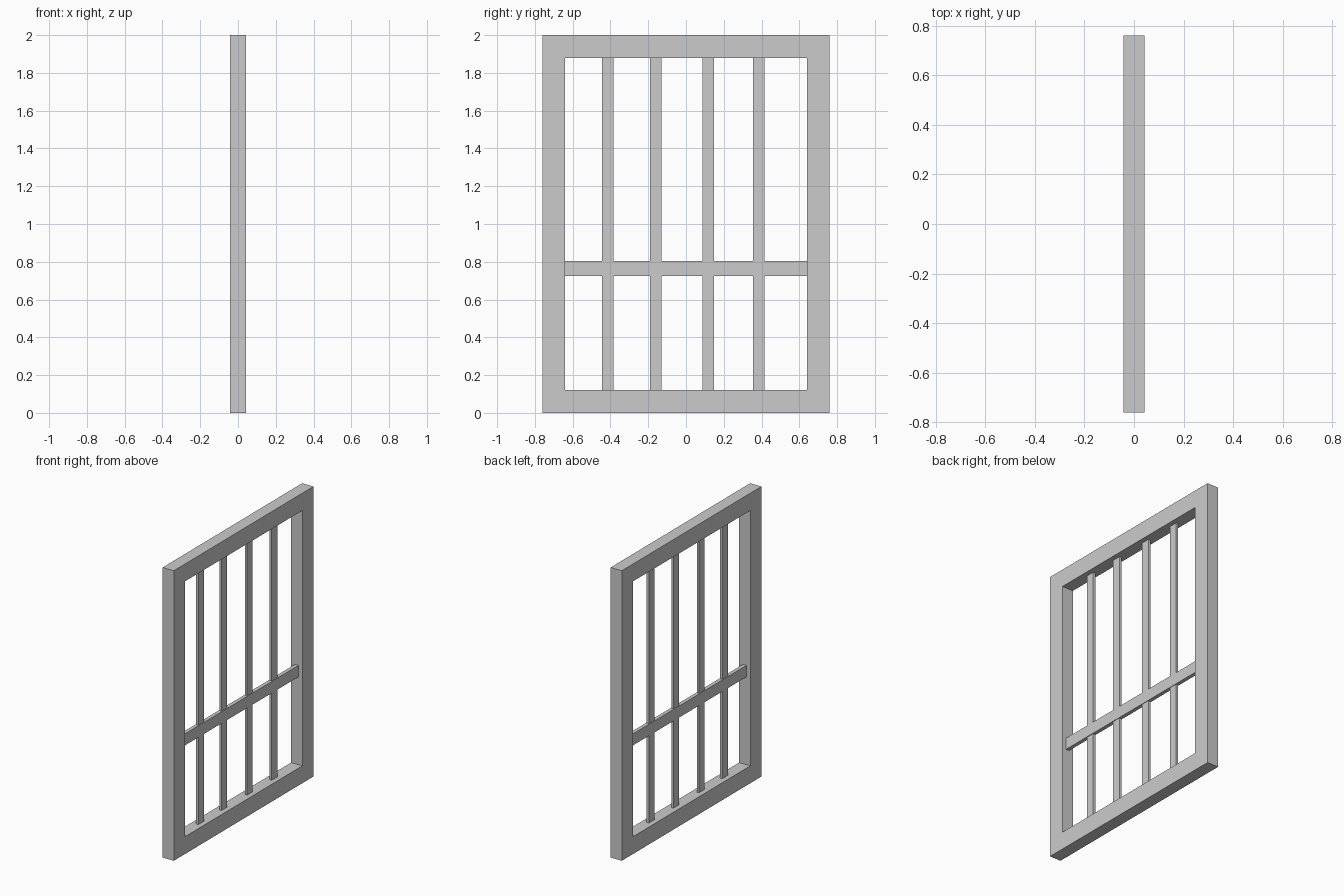
import bpy
import bmesh

if "Cube" in bpy.data.objects:
    bpy.data.objects.remove(bpy.data.objects["Cube"])

HALF_W, HEIGHT, BORDER, HALF_D = 0.76, 2.0, 0.12, 0.0425


def add_object(name, bm):
    bmesh.ops.recalc_face_normals(bm, faces=bm.faces)
    mesh = bpy.data.meshes.new(name)
    bm.to_mesh(mesh)
    bm.free()
    obj = bpy.data.objects.new(name, mesh)
    bpy.context.collection.objects.link(obj)
    return obj


def box(name, size, centre):
    bm = bmesh.new()
    bmesh.ops.create_cube(bm, size=1)
    bmesh.ops.scale(bm, vec=size, verts=bm.verts)
    bmesh.ops.translate(bm, vec=centre, verts=bm.verts)
    return add_object(name, bm)


def ring_frame(name):
    """Rectangular ring: outer and inner loops on both faces, joined by quads."""
    bm = bmesh.new()

    def loop(x, inset):
        w, lo, hi = HALF_W - inset, inset, HEIGHT - inset
        return [bm.verts.new((x, y, z))
                for y, z in ((-w, lo), (w, lo), (w, hi), (-w, hi))]

    loops = [loop(HALF_D, 0), loop(HALF_D, BORDER),
             loop(-HALF_D, BORDER), loop(-HALF_D, 0)]
    for a, b in zip(loops, loops[1:] + loops[:1]):
        for i in range(4):
            j = (i + 1) % 4
            bm.faces.new((a[i], a[j], b[j], b[i]))
    return add_object(name, bm)


# Thick outer frame
ring_frame("window_frame")

# Horizontal cross rail
box("cross_rail", (0.026, 2 * (HALF_W - BORDER), 0.08), (0, 0, 0.765))

# Thin upright bars, slightly uneven spacing
for n, y in enumerate((-0.414, -0.16, 0.118, 0.386), 1):
    box(f"upright_bar_{n}", (0.017, 0.061, HEIGHT - 2 * BORDER),
        (0, y, HEIGHT / 2))
